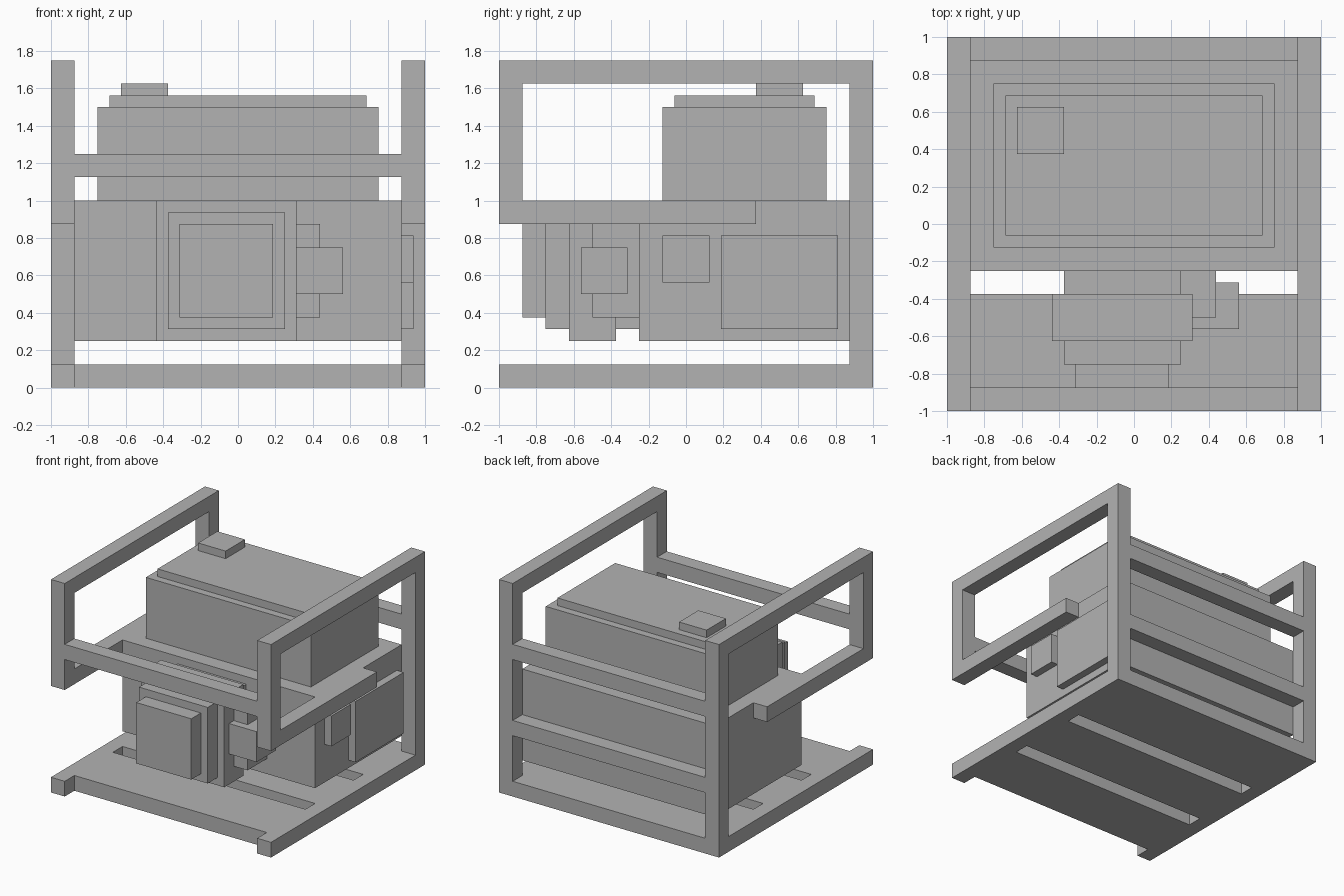
import bpy
import bmesh

if "Cube" in bpy.data.objects:
    bpy.data.objects.remove(bpy.data.objects["Cube"])

grey = bpy.data.materials.new("plain grey")
grey.diffuse_color = (0.45, 0.45, 0.45, 1)
grey.use_nodes = True
grey.node_tree.nodes["Principled BSDF"].inputs["Base Color"].default_value = grey.diffuse_color


def box(name, x, y, z):
    """Axis-aligned box from (min, max) ranges."""
    bm = bmesh.new()
    bmesh.ops.create_cube(bm, size=1)
    for v in bm.verts:
        v.co = [r[0] if c < 0 else r[1] for c, r in zip(v.co, (x, y, z))]
    mesh = bpy.data.meshes.new(name)
    bm.to_mesh(mesh)
    bm.free()
    mesh.materials.append(grey)
    obj = bpy.data.objects.new(name, mesh)
    bpy.context.collection.objects.link(obj)
    return obj


T = 0.125          # bar thickness
IN = 0.875         # inner edge of the frame

# Side frames, one on each side
for side, x in (("left", (-1, -IN)), ("right", (IN, 1))):
    box(side + "_base_rail", x, (-1, 1), (0, T))
    box(side + "_back_post", x, (IN, 1), (T, 1.625))
    box(side + "_top_rail", x, (-1, 1), (1.625, 1.75))
    box(side + "_front_post", x, (-1, -IN), (1.0, 1.625))
    box(side + "_handle_rail", x, (-1, 0.375), (0.875, 1.0))

# Cross bars
across = (-IN, IN)
box("front_cross_bar", across, (-1, -IN), (1.125, 1.25))
box("back_upper_cross_bar", across, (IN, 1), (1.125, 1.25))
box("back_lower_cross_bar", across, (IN, 1), (0.5, 0.625))

# Floor plate in three strips, leaving two slots
for name, y in (("front", (-IN, -0.375)), ("middle", (-0.25, 0.25)), ("back", (0.375, 1))):
    box(name + "_floor_plate", across, y, (0, T))

# Main housing, with control panels on its right side
box("housing", across, (-0.25, IN), (0.25, 1.0))
box("large_side_panel", (IN, 0.9375), (0.1875, 0.8125), (0.3125, 0.8125))
box("small_side_panel", (IN, 0.9375), (-0.125, 0.125), (0.5625, 0.8125))

# Fuel tank
box("tank", (-0.75, 0.75), (-0.125, 0.75), (1.0, 1.5))
box("tank_top", (-0.6875, 0.6875), (-0.0625, 0.6875), (1.5, 1.5625))
box("tank_cap", (-0.625, -0.375), (0.375, 0.625), (1.5625, 1.625))

# Engine block, stepping forward from the housing
box("engine_neck", (-0.375, 0.25), (-0.375, -0.25), (0.3125, 0.9375))
box("engine_block", (-0.4375, 0.3125), (-0.625, -0.375), (0.25, 1.0))
box("engine_cover", (-0.375, 0.25), (-0.75, -0.625), (0.3125, 0.9375))
box("starter_cover", (-0.3125, 0.1875), (-0.875, -0.75), (0.375, 0.875))

# Air intake on the engine's right side
box("intake_body", (0.25, 0.4375), (-0.5, -0.25), (0.375, 0.875))
box("intake_filter", (0.3125, 0.5625), (-0.5625, -0.3125), (0.5, 0.75))
